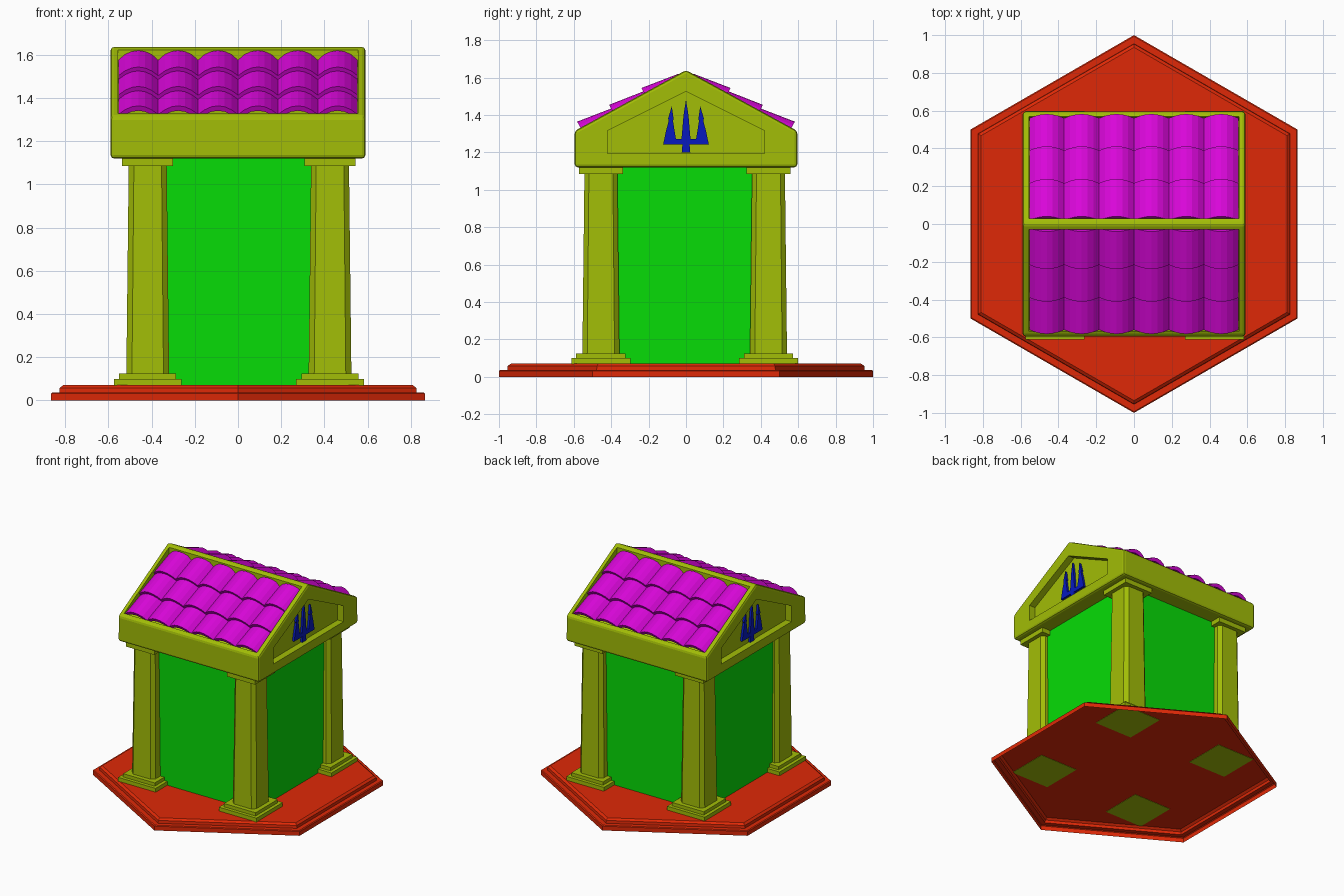
import bpy, bmesh, math
from mathutils import Vector

if "Cube" in bpy.data.objects:
    bpy.data.objects.remove(bpy.data.objects["Cube"])


def material(name, rgb):
    m = bpy.data.materials.new(name)
    m.diffuse_color = (*rgb, 1)
    m.use_nodes = True
    m.node_tree.nodes["Principled BSDF"].inputs["Base Color"].default_value = m.diffuse_color
    return m


OLIVE = material("olive stone", (0.36, 0.51, 0.002))
RED = material("red floor", (0.74, 0.022, 0.002))
GREEN = material("green wall", (0.002, 0.72, 0.002))
MAGENTA = material("magenta tile", (0.70, 0.002, 0.70))
BLUE = material("blue emblem", (0.002, 0.01, 0.52))


def loft(bm, rings, bottom=True, top=True):
    """Join equal-length point rings with quads and optionally cap the ends."""
    vs = [[bm.verts.new(p) for p in r] for r in rings]
    n = len(vs[0])
    for a, b in zip(vs, vs[1:]):
        for i in range(n):
            j = (i + 1) % n
            bm.faces.new((a[i], a[j], b[j], b[i]))
    if bottom:
        bm.faces.new(vs[0][::-1])
    if top:
        bm.faces.new(vs[-1])


def finish(name, bm, mat):
    bmesh.ops.recalc_face_normals(bm, faces=bm.faces)
    me = bpy.data.meshes.new(name)
    bm.to_mesh(me)
    bm.free()
    me.materials.append(mat)
    ob = bpy.data.objects.new(name, me)
    bpy.context.collection.objects.link(ob)
    return ob


def square(cx, cy, h, z):
    return [(cx + a * h, cy + b * h, z) for a, b in ((-1, -1), (1, -1), (1, 1), (-1, 1))]


def octagon(cx, cy, h, c, z):
    k = h - c
    return [(cx + a, cy + b, z) for a, b in
            ((-k, -h), (k, -h), (h, -k), (h, k), (k, h), (-k, h), (-h, k), (-h, -k))]


# stepped hexagonal floor: a shell, open underneath
def hexagon(r, z):
    return [(r * math.sin(i * math.pi / 3), r * math.cos(i * math.pi / 3), z) for i in range(6)]


bm = bmesh.new()
loft(bm, [hexagon(1, 0), hexagon(1, 0.032), hexagon(0.993, 0.037), hexagon(0.955, 0.037),
          hexagon(0.953, 0.058), hexagon(0.935, 0.071)], bottom=False)
finish("floor", bm, RED)

# inner room walls
bm = bmesh.new()
loft(bm, [square(0, 0, 0.473, 0.071), square(0, 0, 0.473, 1.121)], bottom=False, top=False)
finish("walls", bm, GREEN)

# four corner columns with stepped plinths and capitals
for sx, cx in (("left", -0.418), ("right", 0.426)):
    for sy, cy in (("front", -0.455), ("back", 0.441)):
        bm = bmesh.new()
        for h, z0, z1 in ((0.157, 0.069, 0.1), (0.132, 0.1, 0.125), (0.118, 1.085, 1.121)):
            loft(bm, [square(cx, cy, h, z0), square(cx, cy, h, z1)])
        loft(bm, [octagon(cx, cy, 0.099, 0.026, 0.125), octagon(cx, cy, 0.088, 0.024, 1.085)])
        finish(f"{sy}_{sx}_column", bm, OLIVE)

# slope coordinates: s runs down from the ridge, h rises off the slope
RIDGE = 1.64
ANG = math.atan2(0.325, 0.595)
CA, SA = math.cos(ANG), math.sin(ANG)


def slope(side, x, s, h):
    return Vector((x, side * (s * CA + h * SA), RIDGE - s * SA + h * CA))


# roof block with bevelled edges
bm = bmesh.new()
gable = [(-0.595, 1.12), (0.595, 1.12), (0.595, 1.315), (0, RIDGE), (-0.595, 1.315)]
loft(bm, [[(x, y, z) for y, z in gable] for x in (-0.59, 0.59)])
bmesh.ops.recalc_face_normals(bm, faces=bm.faces)
bmesh.ops.bevel(bm, geom=bm.edges[:], offset=0.016, segments=2, profile=0.5, affect='EDGES')
roof = finish("roof_block", bm, OLIVE)

# recesses: one per gable end and one per slope (upright wall below the ridge)
panel = [(-0.42, 1.195), (0.42, 1.195), (0.42, 1.315), (0, 1.525), (-0.42, 1.315)]
cutters = []
for side in (-1, 1):
    bm = bmesh.new()
    loft(bm, [[(side * x, y, z) for y, z in panel] for x in (0.54, 0.7)])
    cutters.append(finish("gable_cutter", bm, OLIVE))
    bm = bmesh.new()
    rings = []
    for h in (-0.042, 0.1):
        s0 = 0.034 - h * SA / CA
        rings.append([slope(side, x, s, h) for x, s in
                      ((-0.556, s0), (0.556, s0), (0.556, 0.648), (-0.556, 0.648))])
    loft(bm, rings)
    cutters.append(finish("slope_cutter", bm, OLIVE))
for c in cutters:
    mod = roof.modifiers.new("recess", 'BOOLEAN')
    mod.operation = 'DIFFERENCE'
    mod.solver = 'EXACT'
    mod.object = c
bpy.context.view_layer.update()
cut = bpy.data.meshes.new_from_object(roof.evaluated_get(bpy.context.evaluated_depsgraph_get()))
roof.modifiers.clear()
roof.data = cut
for c in cutters:
    bpy.data.objects.remove(c)

# arched roof tiles: six columns, three overlapping rows per slope
SEG, WID, RISE, THICK = 6, 1.108 / 6, 0.046, 0.026
for side, label in ((-1, "front"), (1, "back")):
    bm = bmesh.new()
    for col in range(6):
        x0 = -0.554 + WID * (col + 0.5)
        for s0, s1, h0, h1 in ((0.045, 0.255, 0.002, 0.03), (0.245, 0.45, 0.008, 0.034),
                               (0.44, 0.643, 0.01, 0.037)):
            us = [1 - 2 * i / SEG for i in range(SEG + 1)]
            loft(bm, [[slope(side, x0 + u * WID / 2, s, h - RISE * u * u) for u in us] +
                      [slope(side, x0 + u * WID / 2, s, h - RISE * u * u - THICK) for u in us[::-1]]
                      for s, h in ((s0, h0), (s1, h1))])
    finish(f"{label}_roof_tiles", bm, MAGENTA)

# three-pronged emblem in each gable
half = [(0.023, 1.198), (0.019, 1.242), (0.122, 1.242), (0.108, 1.31), (0.092, 1.37),
        (0.096, 1.38), (0.076, 1.447), (0.066, 1.375), (0.070, 1.37), (0.054, 1.272),
        (0.024, 1.272), (0.013, 1.40)]
outline = half + [(0, 1.482)] + [(-y, z) for y, z in reversed(half)]
for side, label in ((-1, "left"), (1, "right")):
    bm = bmesh.new()
    loft(bm, [[(side * x, y, z) for y, z in outline] for x in (0.538, 0.556)])
    finish(f"{label}_trident", bm, BLUE)
